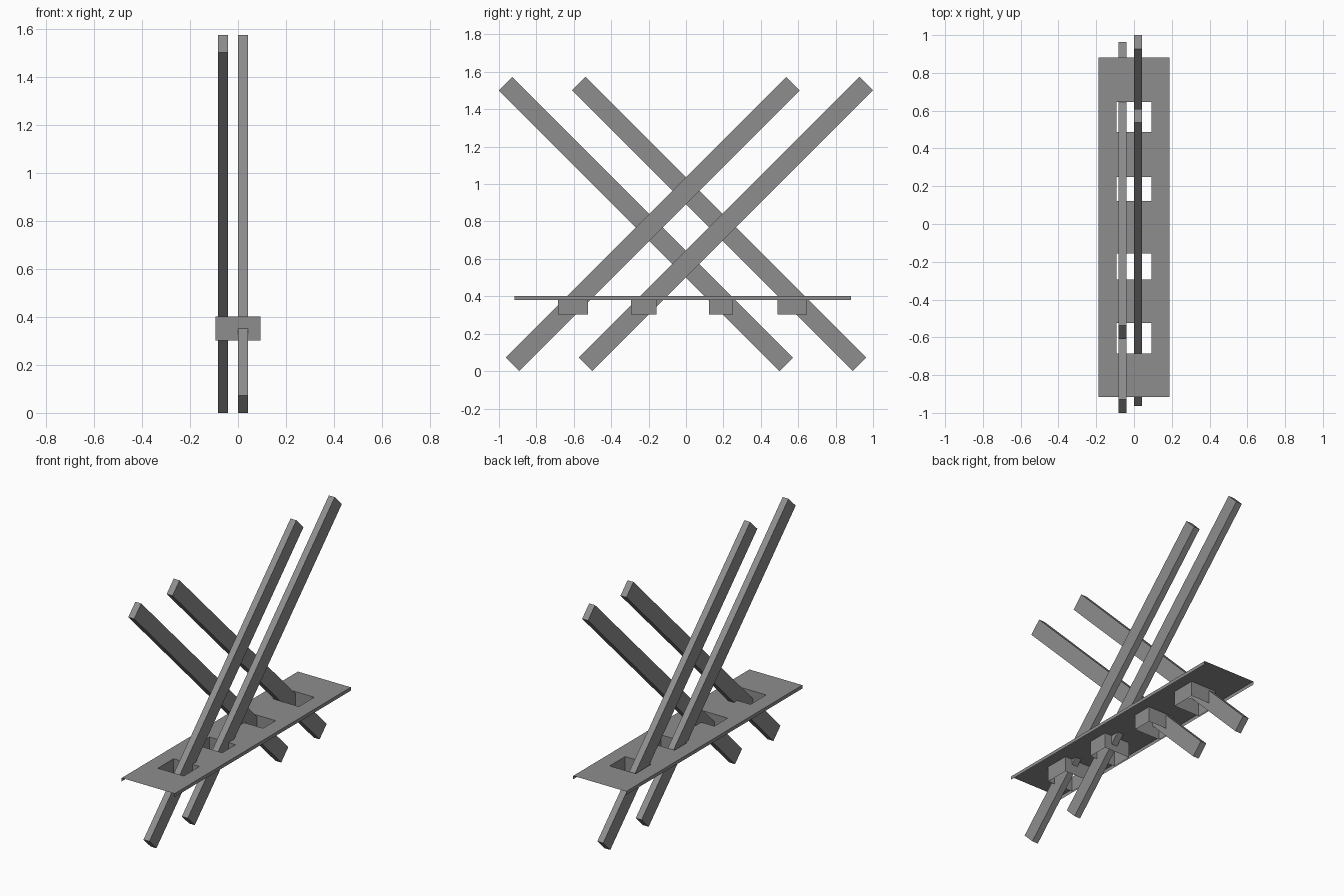
import bpy
import bmesh
import math

if "Cube" in bpy.data.objects:
    bpy.data.objects.remove(bpy.data.objects["Cube"])

grey = bpy.data.materials.new("grey")
grey.diffuse_color = (0.27, 0.27, 0.27, 1)
grey.use_nodes = True
grey.node_tree.nodes["Principled BSDF"].inputs["Base Color"].default_value = grey.diffuse_color

PLATE_X, PLATE_Y0, PLATE_Y1 = 0.189, -0.917, 0.881
HOLE_X = 0.093
HOLES = [(-0.685, -0.525), (-0.293, -0.157), (0.122, 0.25), (0.488, 0.646)]
TOP, RIM, SOCKET = 0.402, 0.38, 0.302


def make(name, bm):
    mesh = bpy.data.meshes.new(name)
    bm.to_mesh(mesh)
    bm.free()
    mesh.materials.append(grey)
    obj = bpy.data.objects.new(name, mesh)
    bpy.context.collection.objects.link(obj)
    return obj


def quad(bm, *points):
    bm.faces.new([bm.verts.new(p) for p in points])


# Sheet with four slots and turned-down long edges, open at both ends
bm = bmesh.new()
xs = [-PLATE_X, -HOLE_X, HOLE_X, PLATE_X]
ys = [PLATE_Y0] + [y for hole in HOLES for y in hole] + [PLATE_Y1]
for i in range(3):
    for j in range(len(ys) - 1):
        if i == 1 and j % 2 == 1:
            continue
        a, b, c, d = xs[i], xs[i + 1], ys[j], ys[j + 1]
        quad(bm, (a, c, TOP), (b, c, TOP), (b, d, TOP), (a, d, TOP))
quad(bm, (PLATE_X, PLATE_Y0, RIM), (PLATE_X, PLATE_Y1, RIM),
     (PLATE_X, PLATE_Y1, TOP), (PLATE_X, PLATE_Y0, TOP))
quad(bm, (-PLATE_X, PLATE_Y1, RIM), (-PLATE_X, PLATE_Y0, RIM),
     (-PLATE_X, PLATE_Y0, TOP), (-PLATE_X, PLATE_Y1, TOP))
bmesh.ops.remove_doubles(bm, verts=bm.verts, dist=0.0001)
bmesh.ops.dissolve_limit(bm, angle_limit=0.01, verts=bm.verts, edges=bm.edges)
make("slotted_plate", bm)

# Thin-walled sockets hanging below the slots, open top and bottom
for n, (y0, y1) in enumerate(HOLES):
    bm = bmesh.new()
    ring = [(-HOLE_X, y0), (HOLE_X, y0), (HOLE_X, y1), (-HOLE_X, y1)]
    for k in range(4):
        p, q = ring[k], ring[(k + 1) % 4]
        quad(bm, (*p, SOCKET), (*q, SOCKET), (*q, TOP), (*p, TOP))
    bmesh.ops.remove_doubles(bm, verts=bm.verts, dist=0.0001)
    make(f"socket_{n + 1}", bm)

# Crossed beams at 45 degrees: (x centre, y centre, lean)
BEAMS = [(-0.062, -0.2145, -1), (-0.062, 0.177, -1),
         (0.021, -0.178, 1), (0.021, 0.2135, 1)]
for n, (x, y, lean) in enumerate(BEAMS):
    bm = bmesh.new()
    bmesh.ops.create_cube(bm, size=1)
    bmesh.ops.scale(bm, vec=(0.042, 2.122, 0.102), verts=bm.verts)
    beam = make(f"beam_{n + 1}", bm)
    beam.location = (x, y, 0.7865)
    beam.rotation_euler.x = lean * math.pi / 4
